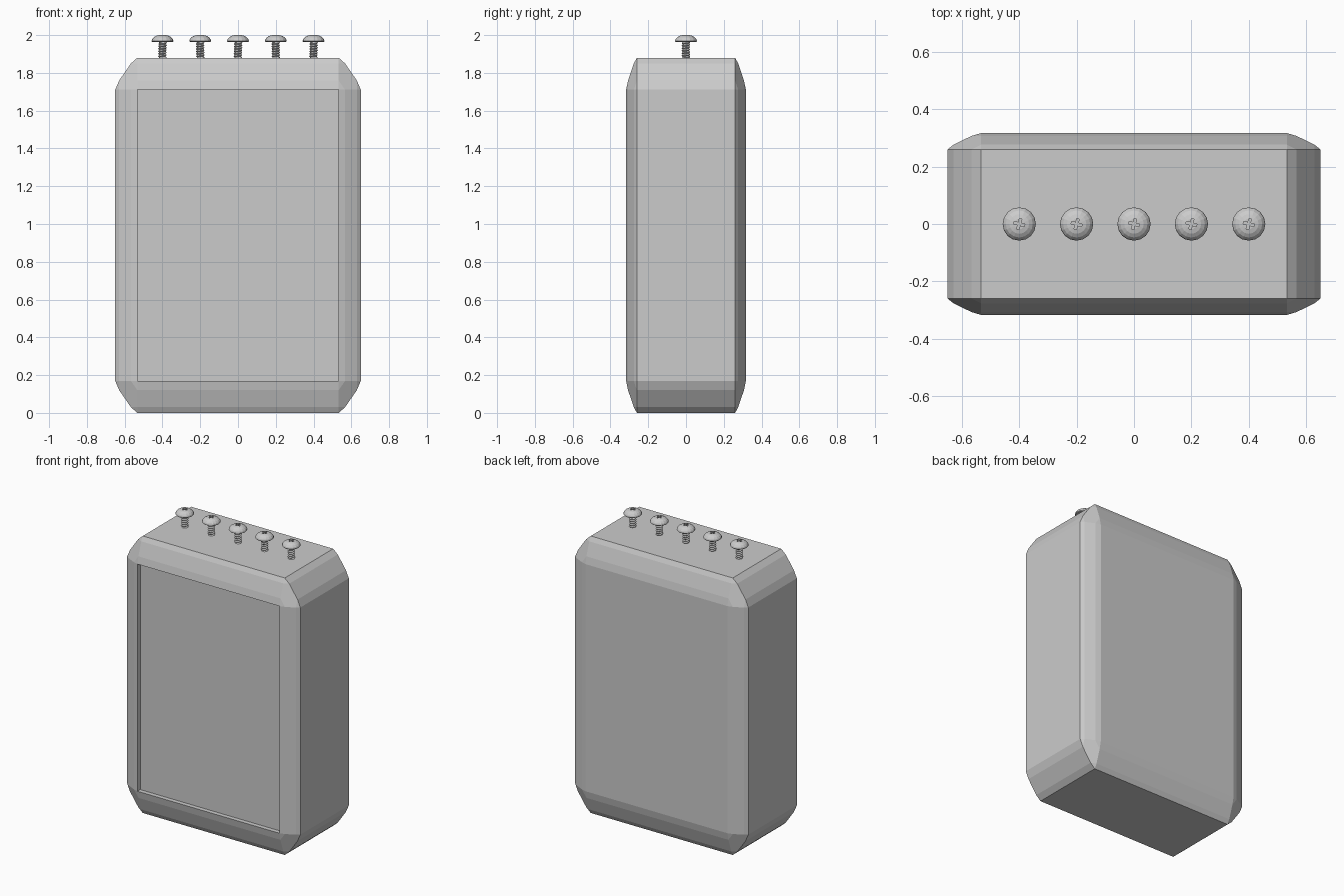
import bpy, bmesh, math
from itertools import product
from mathutils import Vector, Matrix

if "Cube" in bpy.data.objects:
    bpy.data.objects.remove(bpy.data.objects["Cube"])


def make_object(name, bm):
    bmesh.ops.recalc_face_normals(bm, faces=bm.faces)
    mesh = bpy.data.meshes.new(name)
    bm.to_mesh(mesh)
    bm.free()
    obj = bpy.data.objects.new(name, mesh)
    bpy.context.collection.objects.link(obj)
    return obj


# Case: unit block with three-step soft edges, stretched to size
HALF = Vector((0.65, 0.317, 0.94))
corner = [(1, .82, .82), (.82, 1, .82), (.82, .82, 1)]
for a, b in ((.968, .872), (.872, .968)):
    corner += [(a, b, .82), (a, .82, b), (.82, a, b)]
bm = bmesh.new()
for sx, sy, sz in product((-1, 1), repeat=3):
    for x, y, z in corner:
        bm.verts.new((x * sx * HALF.x, y * sy * HALF.y, (z * sz + 1) * HALF.z))
bmesh.ops.convex_hull(bm, input=bm.verts[:])
bmesh.ops.dissolve_limit(bm, angle_limit=0.01, verts=bm.verts[:], edges=bm.edges[:])

# Front panel: the flat front face sunk straight in
front = max((f for f in bm.faces if f.calc_center_median().y < -0.31),
            key=lambda f: f.calc_area())
ext = bmesh.ops.extrude_discrete_faces(bm, faces=[front])["faces"][0]
rim = list(ext.verts)
outer = {}
for v in rim:
    outer[v] = min((w for w in bm.verts if w not in rim), key=lambda w: (w.co - v.co).length)
has_walls = any(len(e.link_faces) > 1 for e in ext.edges)
if not has_walls:
    for e in list(ext.edges):
        a, b = e.verts
        bm.faces.new((a, b, outer[b], outer[a]))
bmesh.ops.translate(bm, verts=rim, vec=(0, 0.03, 0))
make_object("case", bm)

# Screw head: low dome of revolution
SIDES = 16
profile = [(0.018, 1.964), (0.054, 1.964), (0.058, 1.968), (0.055, 1.978),
           (0.047, 1.988), (0.034, 1.996), (0.018, 2.0)]
bm = bmesh.new()
rings = [[bm.verts.new((r * math.cos(2 * math.pi * i / SIDES),
                        r * math.sin(2 * math.pi * i / SIDES), z))
          for i in range(SIDES)] for r, z in profile]
for low, high in zip(rings, rings[1:]):
    for i in range(SIDES):
        j = (i + 1) % SIDES
        bm.faces.new((low[i], low[j], high[j], high[i]))
bm.faces.new(rings[0])
bm.faces.new(rings[-1])
head = make_object("screw_head", bm)

# Cross-shaped drive recess
W, L = 0.0045, 0.019
bm = bmesh.new()
quarter = [Vector((W, W, 1.985)), Vector((W, L, 1.985)), Vector((-W, L, 1.985))]
loop = [bm.verts.new(Matrix.Rotation(math.radians(90 * k - 15), 3, 'Z') @ p)
        for k in range(4) for p in quarter]
face = bm.faces.new(loop)
top = bmesh.ops.extrude_face_region(bm, geom=[face])["geom"]
bmesh.ops.translate(bm, vec=(0, 0, 0.04),
                    verts=[g for g in top if isinstance(g, bmesh.types.BMVert)])
cutter = make_object("drive_cutter", bm)
cutter.hide_render = True
cut = head.modifiers.new("drive", 'BOOLEAN')
cut.operation, cut.solver, cut.object = 'DIFFERENCE', 'EXACT', cutter
bpy.context.view_layer.update()
head_mesh = bpy.data.meshes.new_from_object(
    head.evaluated_get(bpy.context.evaluated_depsgraph_get()))
bpy.data.objects.remove(head)
bpy.data.objects.remove(cutter)

# Threaded shank: root and crest helices joined into a strip
N, PITCH, TURNS = 12, 0.013, 8
bm = bmesh.new()


def helix(radius, lift):
    pts = []
    for j in range(N * TURNS + 1):
        a = 2 * math.pi * j / N
        z = 1.862 + lift + PITCH * j / N
        pts.append(bm.verts.new((radius * math.cos(a), radius * math.sin(a), z)))
    return pts


root, crest = helix(0.017, 0), helix(0.023, PITCH / 2)
for j in range(N * TURNS):
    bm.faces.new((root[j], root[j + 1], crest[j + 1], crest[j]))
    if j + 1 + N < len(root):
        bm.faces.new((crest[j], crest[j + 1], root[j + 1 + N], root[j + N]))
shank = make_object("screw_shank_1", bm)

# Row of five screws
for i in range(5):
    x = -0.4 + 0.2 * i
    h = bpy.data.objects.new(f"screw_head_{i + 1}", head_mesh)
    bpy.context.collection.objects.link(h)
    h.location.x = x
    s = shank
    if i:
        s = bpy.data.objects.new(f"screw_shank_{i + 1}", shank.data)
        bpy.context.collection.objects.link(s)
    s.location.x = x
